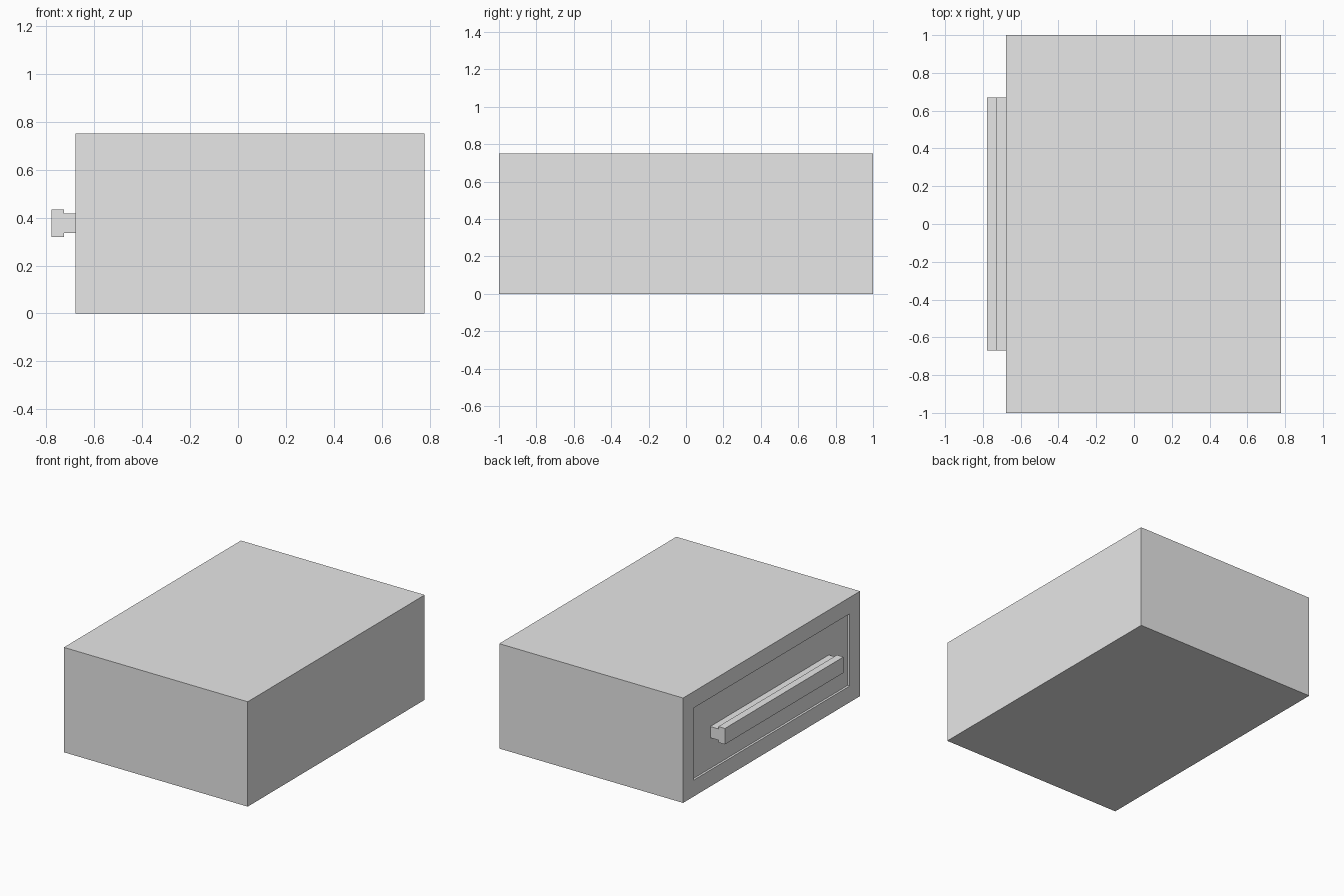
import bpy
import bmesh

cube = bpy.data.objects.get("Cube")
if cube:
    bpy.data.objects.remove(cube, do_unlink=True)

# Single light grey material
grey = bpy.data.materials.new("light_grey")
grey.use_nodes = True
colour = (0.8, 0.8, 0.8, 1.0)
grey.diffuse_color = colour
grey.node_tree.nodes["Principled BSDF"].inputs["Base Color"].default_value = colour

X_FRONT, X_BACK = -0.677, 0.777   # drawer side and opposite side
HEIGHT = 0.75
MARGIN, RECESS = 0.117, 0.016     # frame width and depth of the drawer panel


def extrude_profile(bm, profile, half_length):
    """Extrude an (x, z) outline along y, centred on y = 0."""
    face = bm.faces.new([bm.verts.new((x, -half_length, z)) for x, z in profile])
    out = bmesh.ops.extrude_face_region(bm, geom=[face])
    verts = [v for v in out["geom"] if isinstance(v, bmesh.types.BMVert)]
    bmesh.ops.translate(bm, verts=verts, vec=(0, 2 * half_length, 0))
    bmesh.ops.recalc_face_normals(bm, faces=bm.faces)


def finish(bm, name):
    mesh = bpy.data.meshes.new(name)
    bm.to_mesh(mesh)
    bm.free()
    mesh.materials.append(grey)
    obj = bpy.data.objects.new(name, mesh)
    bpy.context.collection.objects.link(obj)
    return obj


# Cabinet body with a recessed drawer panel on the -x side
bm = bmesh.new()
extrude_profile(bm, [(X_FRONT, 0), (X_BACK, 0), (X_BACK, HEIGHT), (X_FRONT, HEIGHT)], 1.0)
panel = min(bm.faces, key=lambda f: f.calc_center_median().x)
bmesh.ops.inset_region(bm, faces=[panel], thickness=MARGIN, use_even_offset=True)
# Sink the panel straight back, leaving square walls around it
walls = bmesh.ops.extrude_face_region(bm, geom=[panel])
sunk = [v for v in walls["geom"] if isinstance(v, bmesh.types.BMVert)]
bmesh.ops.translate(bm, verts=sunk, vec=(RECESS, 0, 0))
if panel.is_valid:
    bmesh.ops.delete(bm, geom=[panel], context="FACES_ONLY")
bmesh.ops.recalc_face_normals(bm, faces=bm.faces)
finish(bm, "cabinet_body")

# Long T-section drawer handle
mid = 0.376
stem, grip = 0.04, 0.057          # half heights
x_root, x_neck, x_tip = X_FRONT + RECESS, -0.725, -0.777
bm = bmesh.new()
extrude_profile(bm, [
    (x_root, mid - stem), (x_root, mid + stem),
    (x_neck, mid + stem), (x_neck, mid + grip),
    (x_tip, mid + grip), (x_tip, mid - grip),
    (x_neck, mid - grip), (x_neck, mid - stem),
], 0.67)
finish(bm, "drawer_handle")
